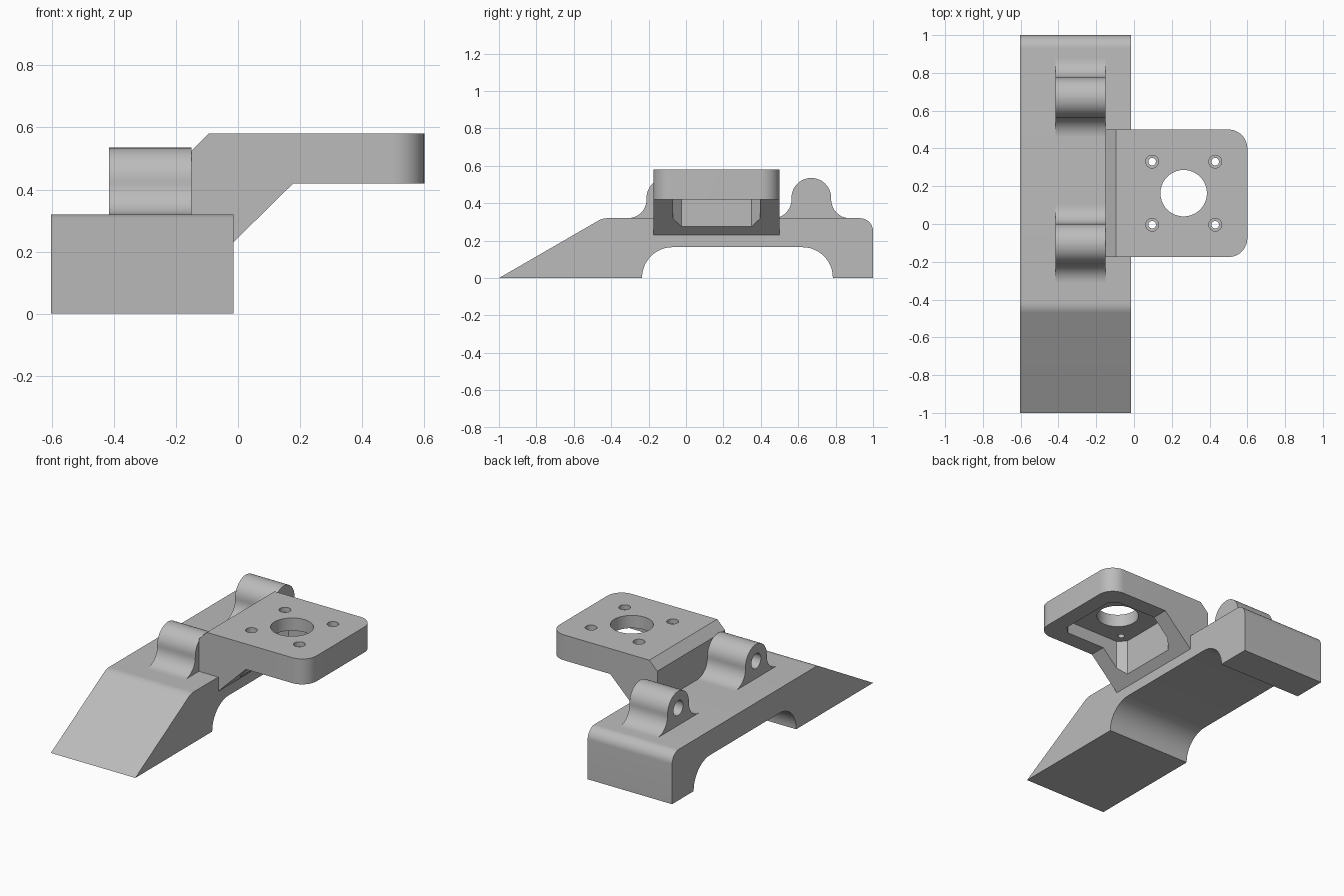
import bpy
import bmesh
import math
from mathutils import Vector

cube = bpy.data.objects.get("Cube")
if cube:
    bpy.data.objects.remove(cube, do_unlink=True)

grey = bpy.data.materials.new("plain grey")
grey.use_nodes = True
colour = (0.5, 0.5, 0.5, 1)
grey.diffuse_color = colour
grey.node_tree.nodes["Principled BSDF"].inputs["Base Color"].default_value = colour


def rounded(corners, steps=12):
    """Outline from (a, b, radius) corners, each replaced by a tangent arc."""
    out = []
    n = len(corners)
    for i, (a, b, r) in enumerate(corners):
        p = Vector((a, b))
        if r == 0:
            pts = [p]
        else:
            u = (Vector(corners[i - 1][:2]) - p).normalized()
            v = (Vector(corners[(i + 1) % n][:2]) - p).normalized()
            half = u.angle(v) / 2
            reach = r / math.tan(half)
            centre = p + (u + v).normalized() * r / math.sin(half)
            start, end = p + u * reach - centre, p + v * reach - centre
            sweep = math.pi - 2 * half
            pts = [centre + (start * math.sin((1 - k / steps) * sweep)
                             + end * math.sin(k / steps * sweep)) / math.sin(sweep)
                   for k in range(steps + 1)]
        for q in pts:
            if not out or (q - out[-1]).length > 1e-4:
                out.append(q)
    return out


def circle(a, b, r, n=40):
    return [(a + r * math.cos(2 * math.pi * k / n), b + r * math.sin(2 * math.pi * k / n))
            for k in range(n)]


def prism(name, outline, axis, low, high):
    """Extrude a flat outline along one axis."""
    place = {"x": lambda a, b: (low, a, b),
             "y": lambda a, b: (a, low, b),
             "z": lambda a, b: (a, b, low)}[axis]
    along = Vector([(high - low) * (axis == c) for c in "xyz"])
    bm = bmesh.new()
    face = bm.faces.new([bm.verts.new(place(*p)) for p in outline])
    grown = bmesh.ops.extrude_face_region(bm, geom=[face], use_keep_orig=True)
    bmesh.ops.translate(bm, vec=along,
                        verts=[g for g in grown["geom"] if isinstance(g, bmesh.types.BMVert)])
    bmesh.ops.recalc_face_normals(bm, faces=bm.faces)
    mesh = bpy.data.meshes.new(name)
    bm.to_mesh(mesh)
    bm.free()
    mesh.materials.append(grey)
    ob = bpy.data.objects.new(name, mesh)
    bpy.context.collection.objects.link(ob)
    return ob


def activate(ob):
    bpy.ops.object.select_all(action="DESELECT")
    ob.select_set(True)
    bpy.context.view_layer.objects.active = ob


def combine(ob, tool, operation="DIFFERENCE"):
    mod = ob.modifiers.new("cut", "BOOLEAN")
    mod.object, mod.operation, mod.solver = tool, operation, "EXACT"
    activate(ob)
    bpy.ops.object.modifier_apply(modifier=mod.name)
    bpy.data.objects.remove(tool, do_unlink=True)


def smooth(ob):
    activate(ob)
    bpy.ops.object.shade_smooth_by_angle(angle=math.radians(25))


# Base: wedge nose, rounded back corner, arched underside
base = prism("base", rounded([
    (-1, 0, 0), (-0.446, 0.32, 0.1), (1, 0.32, 0.07), (1, 0, 0), (0.785, 0, 0),
    (0.785, 0.165, 0.163), (-0.235, 0.165, 0.163), (-0.235, 0, 0)]),
    "x", -0.603, -0.015)
smooth(base)

# Two hinge lugs with flared feet and blind pin holes
R, FOOT, TOP = 0.106, 0.1, 0.535
for name, y in (("front_lug", -0.105), ("back_lug", 0.67)):
    wide = R + FOOT
    half = [(-wide, 0.28, 0), (-wide, 0.32, 0), (-R, 0.32, FOOT), (-R, TOP, R * 0.999)]
    corners = half + [(-a, b, r) for a, b, r in reversed(half)]
    lug = prism(name, [(y + p[0], p[1]) for p in rounded(corners)], "x", -0.415, -0.15)
    combine(lug, prism("pin_cutter", circle(y, TOP - R, 0.047), "x", -0.5, -0.19))
    smooth(lug)

# Mounting bracket: side profile trimmed by a plan with rounded outer corners
LOW, HIGH = -0.175, 0.5
bracket = prism("bracket", [
    (-0.15, 0.23), (-0.15, 0.525), (-0.095, 0.58), (0.6, 0.58),
    (0.6, 0.42), (0.178, 0.42), (-0.015, 0.23)], "y", LOW, HIGH)
plan = rounded([(-0.3, LOW, 0), (0.6, LOW, 0.1), (0.6, HIGH, 0.1), (-0.3, HIGH, 0)])
combine(bracket, prism("plan_trim", plan, "z", 0, 1), "INTERSECT")

# Chamfered pocket underneath, centre bore and counterbored screw holes
CX, CY, P, C = 0.263, 0.163, 0.233, 0.188
pocket = [(P, C), (C, P), (-C, P), (-P, C), (-P, -C), (-C, -P), (C, -P), (P, -C)]
combine(bracket, prism("pocket_cutter", [(CX + a, CY + b) for a, b in pocket], "z", 0.1, 0.5))
combine(bracket, prism("bore_cutter", circle(CX, CY, 0.123), "z", 0.4, 0.7))
for sx in (-1, 1):
    for sy in (-1, 1):
        x, y = CX + sx * 0.167, CY + sy * 0.167
        combine(bracket, prism("screw_cutter", circle(x, y, 0.02, 24), "z", 0.4, 0.7))
        combine(bracket, prism("counterbore_cutter", circle(x, y, 0.034, 24), "z", 0.55, 0.7))
smooth(bracket)
